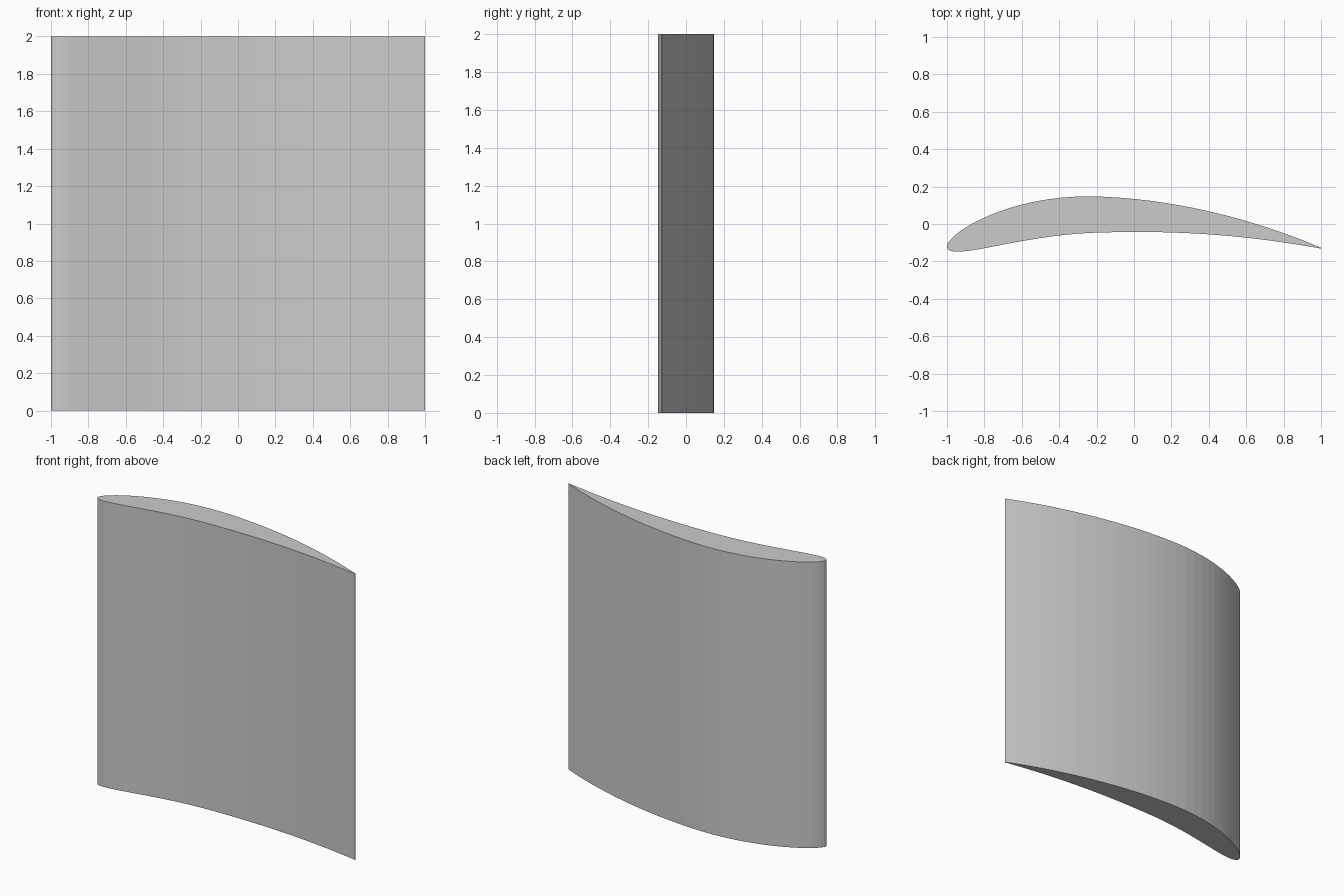
import bpy
import bmesh
import math

cube = bpy.data.objects.get("Cube")
if cube:
    bpy.data.objects.remove(cube, do_unlink=True)

CAMBER, CAMBER_POS, THICKNESS = 0.09, 0.4, 0.10
STEPS = 40
HEIGHT = 2.0


def half_thickness(t):
    return 5 * THICKNESS * (0.2969 * math.sqrt(t) - 0.126 * t - 0.3516 * t**2
                            + 0.2843 * t**3 - 0.1015 * t**4)


def section_point(t, side):
    """Point on the upper (+1) or lower (-1) surface at chord fraction t."""
    p = CAMBER_POS
    k = CAMBER / (p * p if t < p else (1 - p) ** 2)
    base = 0 if t < p else 1 - 2 * p
    mean = k * (base + 2 * p * t - t * t)
    angle = math.atan(2 * k * (p - t))
    h = half_thickness(t) * side
    return t - h * math.sin(angle), mean + h * math.cos(angle)


# Closed wing section, finer towards the leading and trailing edges
fractions = [(1 - math.cos(math.pi * i / STEPS)) / 2 for i in range(STEPS + 1)]
outline = [section_point(t, -1) for t in fractions]
outline += [section_point(t, 1) for t in reversed(fractions[1:])]

# Centre the section and scale its chord to the full width
xs, ys = zip(*outline)
scale = 2.0 / (max(xs) - min(xs))
cx, cy = (max(xs) + min(xs)) / 2, (max(ys) + min(ys)) / 2

# Extrude the section upward into a solid blade
bm = bmesh.new()
base = bm.faces.new([bm.verts.new(((x - cx) * scale, (y - cy) * scale, 0))
                     for x, y in outline])
top = bmesh.ops.extrude_face_region(bm, geom=[base], use_keep_orig=True)
bmesh.ops.translate(bm, vec=(0, 0, HEIGHT),
                    verts=[v for v in top["geom"] if isinstance(v, bmesh.types.BMVert)])
bmesh.ops.recalc_face_normals(bm, faces=bm.faces[:])
mesh = bpy.data.meshes.new("wing_section")
bm.to_mesh(mesh)
bm.free()
wing = bpy.data.objects.new("wing_section", mesh)
bpy.context.collection.objects.link(wing)

# Plain grey finish
grey = bpy.data.materials.new("light_grey")
grey.use_nodes = True
color = (0.6, 0.6, 0.6, 1)
grey.diffuse_color = color
grey.node_tree.nodes["Principled BSDF"].inputs["Base Color"].default_value = color
mesh.materials.append(grey)
